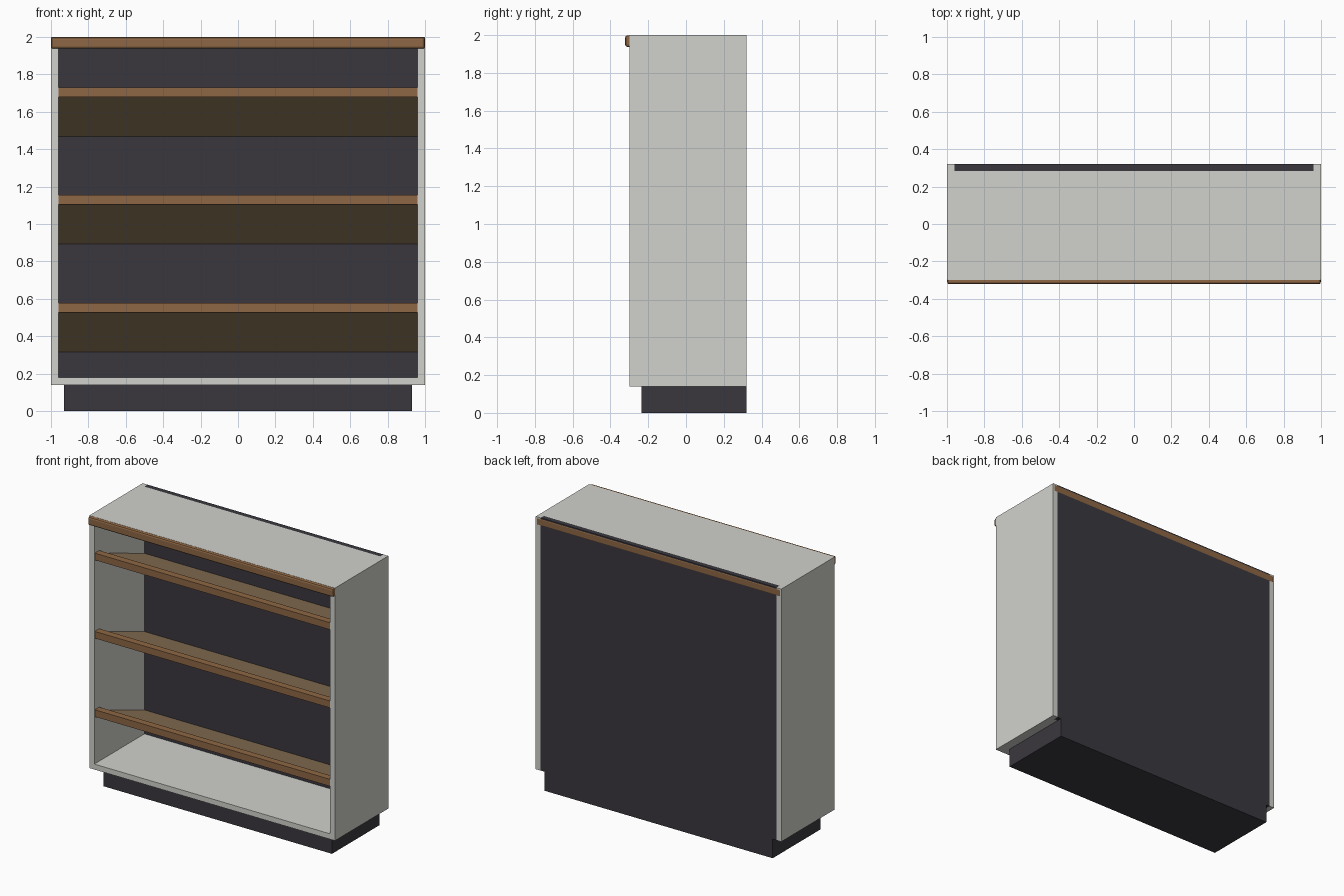
import bpy

if "Cube" in bpy.data.objects:
    bpy.data.objects.remove(bpy.data.objects["Cube"])


def material(name, rgb):
    m = bpy.data.materials.new(name)
    m.diffuse_color = (*rgb, 1)
    m.use_nodes = True
    m.node_tree.nodes["Principled BSDF"].inputs["Base Color"].default_value = m.diffuse_color
    return m


GREY = material("warm_grey_paint", (0.64, 0.64, 0.605))
DARK = material("charcoal_paint", (0.042, 0.039, 0.048))
TRIM = material("trim_wood", (0.27, 0.135, 0.058))
SHELF = material("shelf_wood", (0.35, 0.235, 0.13))


def prism(name, profile, x0, x1, mat):
    """Extrude a (y, z) profile along x."""
    n = len(profile)
    verts = [(x, y, z) for x in (x0, x1) for y, z in profile]
    faces = [tuple(range(n))[::-1], tuple(range(n, 2 * n))]
    faces += [(i, (i + 1) % n, n + (i + 1) % n, n + i) for i in range(n)]
    mesh = bpy.data.meshes.new(name)
    mesh.from_pydata(verts, [], faces)
    mesh.materials.append(mat)
    ob = bpy.data.objects.new(name, mesh)
    bpy.context.collection.objects.link(ob)
    return ob


def box(name, x, y, z, mat):
    return prism(name, [(y[0], z[0]), (y[1], z[0]), (y[1], z[1]), (y[0], z[1])],
                 x[0], x[1], mat)


# Carcass: recessed plinth, sides, bottom, top and back
box("plinth", (-0.93, 0.93), (-0.235, 0.32), (0, 0.14), DARK)
box("left_side", (-1, -0.96), (-0.3, 0.32), (0.14, 2), GREY)
box("right_side", (0.96, 1), (-0.3, 0.32), (0.14, 2), GREY)
box("bottom_panel", (-0.96, 0.96), (-0.3, 0.283), (0.14, 0.18), GREY)
box("top_panel", (-0.96, 0.96), (-0.3, 0.283), (1.96, 2), GREY)
box("back_panel", (-0.96, 0.96), (0.283, 0.32), (0.14, 2), DARK)

# Wooden top board with rounded edges, showing at front and back
board = box("top_board", (-0.999, 0.999), (-0.322, 0.3215), (1.937, 1.999), TRIM)
bevel = board.modifiers.new("rounded_edges", "BEVEL")
bevel.width = 0.012
bevel.segments = 2

# Three shelves sloping down to the back, each with a front lip
for i, top in enumerate((0.578, 1.155, 1.731)):
    box(f"shelf_lip_{i + 1}", (-0.96, 0.96), (-0.295, -0.243),
        (top - 0.051, top), TRIM)
    prism(f"sloped_shelf_{i + 1}",
          [(-0.275, top - 0.048), (0.283, top - 0.262),
           (0.283, top - 0.222), (-0.275, top - 0.008)],
          -0.96, 0.96, SHELF)
